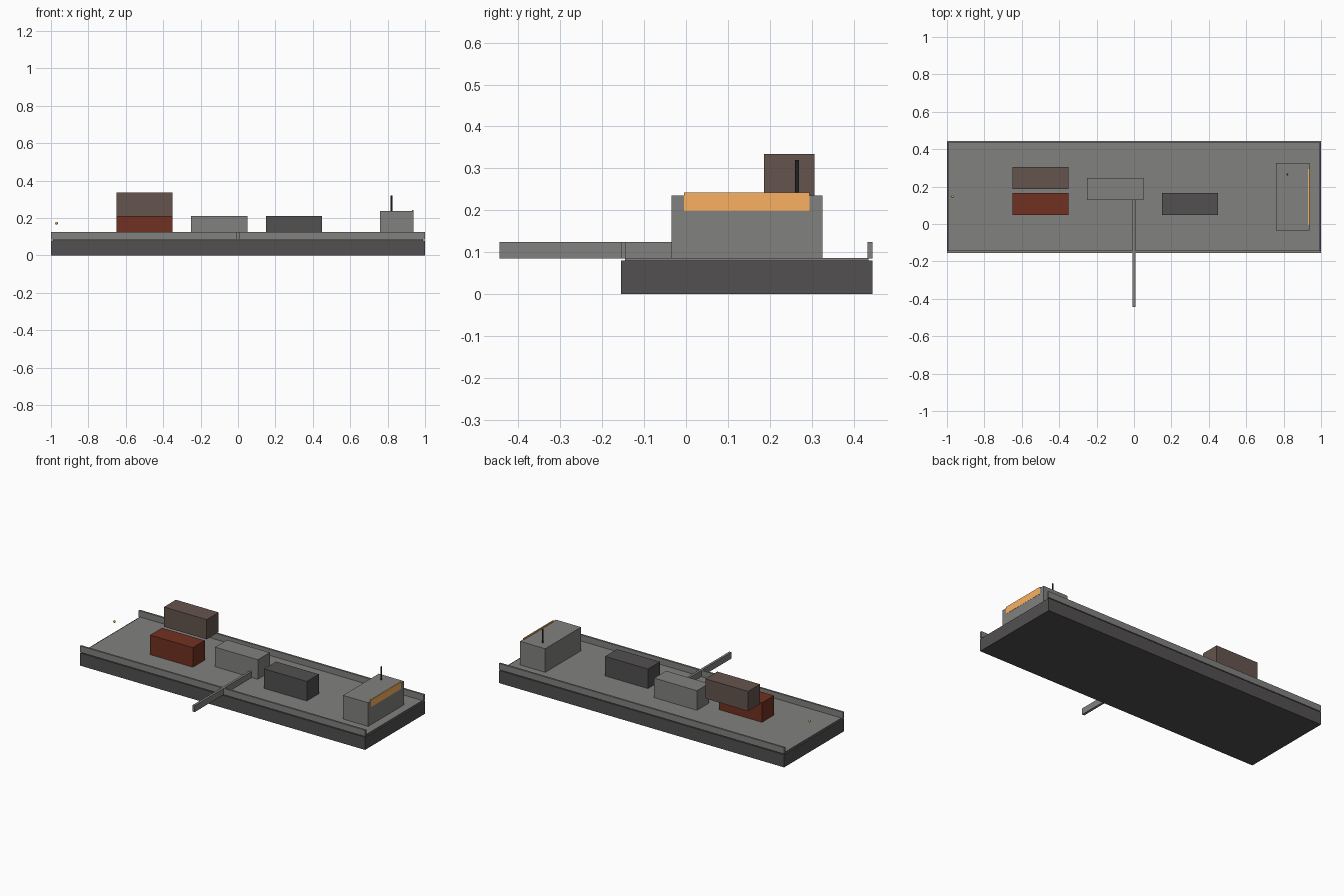
import bpy

if "Cube" in bpy.data.objects:
    bpy.data.objects.remove(bpy.data.objects["Cube"])

def material(name, rgb):
    m = bpy.data.materials.new(name)
    m.diffuse_color = (*rgb, 1)
    m.use_nodes = True
    m.node_tree.nodes["Principled BSDF"].inputs["Base Color"].default_value = m.diffuse_color
    return m

GREY = material("deck_grey", (0.22, 0.22, 0.215))
DARK = material("dark_steel", (0.085, 0.08, 0.08))
RED = material("rust_red", (0.165, 0.031, 0.015))
BROWN = material("brown", (0.13, 0.09, 0.075))
ORANGE = material("amber", (0.95, 0.44, 0.12))
BLACK = material("black_metal", (0.03, 0.03, 0.03))

def finish(name, mat):
    ob = bpy.context.object
    ob.name = name
    ob.data.materials.append(mat)
    return ob

def box(name, x, y, z, mat=GREY):
    """Box from (min, max) ranges."""
    r = (x, y, z)
    bpy.ops.mesh.primitive_cube_add(size=1, location=[(a + b) / 2 for a, b in r])
    ob = finish(name, mat)
    ob.scale = [b - a for a, b in r]
    bpy.ops.object.transform_apply(location=False, rotation=False, scale=True)
    return ob

# hull and inset deck plate
box("hull", (-1, 1), (-0.155, 0.445), (0, 0.08), DARK)
box("deck", (-0.99, 0.99), (-0.145, 0.435), (0.078, 0.086))

# side bulwarks and the cross beam reaching over the side
for name, y in (("front_bulwark", -0.155), ("back_bulwark", 0.433)):
    box(name, (-1, 1), (y, y + 0.012), (0.085, 0.125))
box("cross_beam", (-0.0075, 0.0075), (-0.445, 0.155), (0.085, 0.125))

# cargo containers
for name, x, y, z, mat in (
        ("red_container", -0.65, 0.047, 0.085, RED),
        ("brown_container", -0.65, 0.186, 0.21, BROWN),
        ("grey_container", -0.25, 0.127, 0.085, GREY),
        ("dark_container", 0.15, 0.047, 0.085, DARK)):
    box(name, (x, x + 0.3), (y, y + 0.12), (z, z + 0.125), mat)

# wheelhouse with window band
box("wheelhouse", (0.76, 0.937), (-0.034, 0.325), (0.085, 0.236))
box("window_band", (0.93, 0.938), (-0.005, 0.295), (0.198, 0.243), ORANGE)

# mast
bpy.ops.mesh.primitive_cylinder_add(vertices=12, radius=0.005, depth=0.09,
                                    location=(0.82, 0.265, 0.275))
finish("mast", BLACK)
bpy.ops.object.shade_smooth_by_angle()

# bow lamp
bpy.ops.mesh.primitive_uv_sphere_add(segments=12, ring_count=8, radius=0.0075,
                                     location=(-0.97, 0.147, 0.172))
finish("bow_lamp", ORANGE)
bpy.ops.object.shade_smooth_by_angle()
